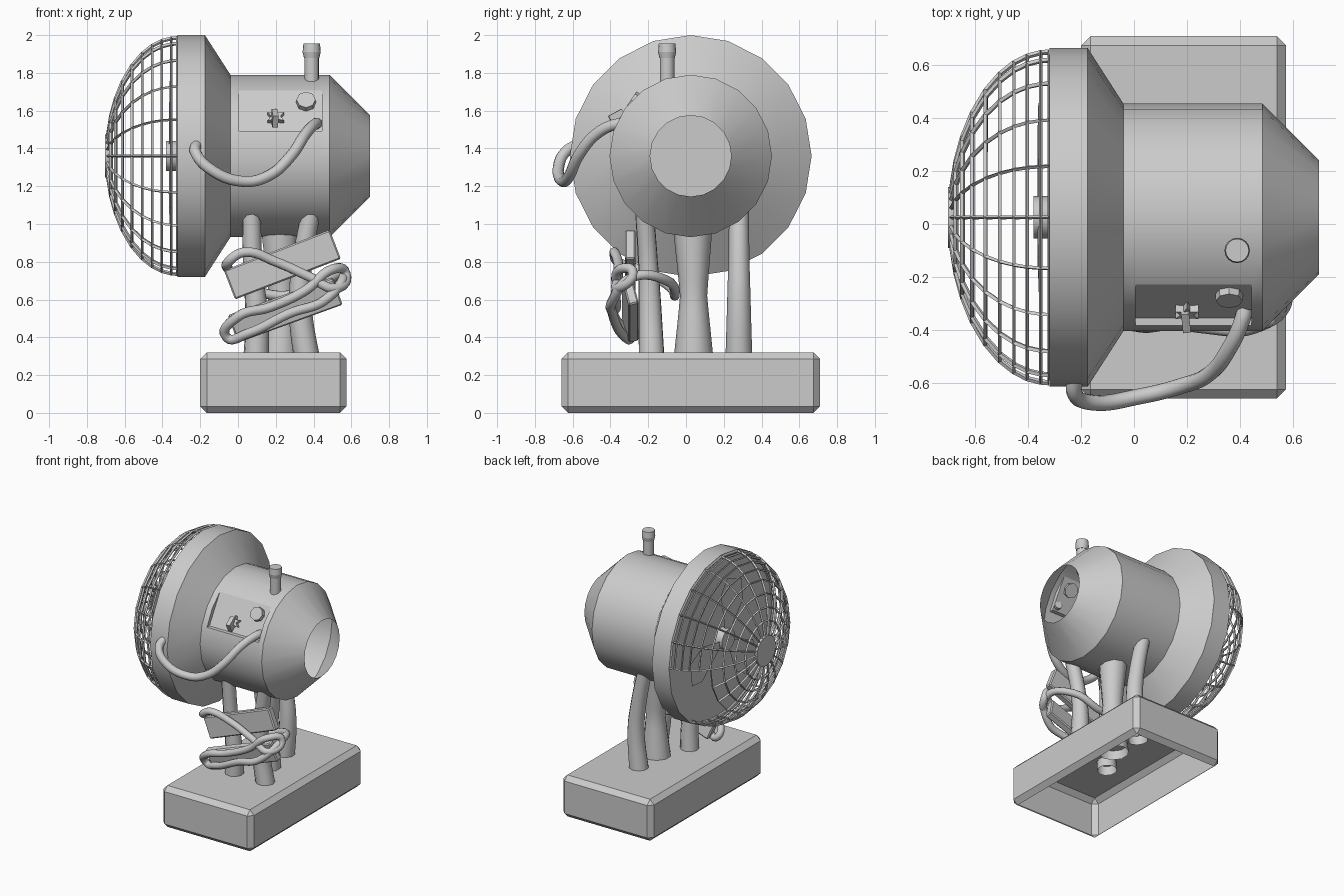
import bpy, bmesh, math
from mathutils import Vector, Matrix

if "Cube" in bpy.data.objects:
    bpy.data.objects.remove(bpy.data.objects["Cube"])

CY, CZ, N = 0.025, 1.36, 20   # body axis runs along x


def add(name, bm, smooth=True):
    bmesh.ops.recalc_face_normals(bm, faces=bm.faces)
    me = bpy.data.meshes.new(name)
    bm.to_mesh(me)
    bm.free()
    ob = bpy.data.objects.new(name, me)
    bpy.context.collection.objects.link(ob)
    if smooth:
        bpy.ops.object.select_all(action='DESELECT')
        ob.select_set(True)
        bpy.context.view_layer.objects.active = ob
        bpy.ops.object.shade_smooth_by_angle(angle=math.radians(30))
    return ob


def around(x, r, k):
    a = 2 * math.pi * k / N
    return Vector((x, CY + r * math.sin(a), CZ + r * math.cos(a)))


def lathe(profile, skip=lambda i, k: False):
    """Revolve (x, r) points round the body axis, leaving out skipped faces."""
    bm = bmesh.new()
    rings = [[bm.verts.new(around(x, r, k)) for k in range(N)] for x, r in profile]
    for i in range(len(rings) - 1):
        for k in range(N):
            if not skip(i, k):
                j = (k + 1) % N
                bm.faces.new((rings[i][k], rings[i][j], rings[i + 1][j], rings[i + 1][k]))
    return bm, rings


def box(name, size, loc, rot=(0, 0, 0), bevel=0.0):
    bm = bmesh.new()
    bmesh.ops.create_cube(bm, size=1)
    bmesh.ops.scale(bm, vec=size, verts=bm.verts)
    if bevel:
        bmesh.ops.bevel(bm, geom=bm.edges[:], offset=bevel, segments=1, affect='EDGES')
    ob = add(name, bm, False)
    ob.location, ob.rotation_euler = loc, rot
    return ob


def tube(name, pts, radii, closed=False, caps=True):
    cu = bpy.data.curves.new(name, 'CURVE')
    cu.dimensions = '3D'
    cu.bevel_depth, cu.bevel_resolution, cu.resolution_u = 1, 3, 6
    cu.use_fill_caps = caps
    sp = cu.splines.new('BEZIER')
    sp.bezier_points.add(len(pts) - 1)
    sp.use_cyclic_u = closed
    for i, (bp, p) in enumerate(zip(sp.bezier_points, pts)):
        bp.co = p
        bp.radius = radii[i] if isinstance(radii, (list, tuple)) else radii
        bp.handle_left_type = bp.handle_right_type = 'AUTO'
    ob = bpy.data.objects.new(name, cu)
    bpy.context.collection.objects.link(ob)
    return ob


def cylinder(name, r1, r2, depth, loc, axis=(0, 0, 1), sides=16):
    bm = bmesh.new()
    bmesh.ops.create_cone(bm, cap_ends=True, segments=sides, radius1=r1, radius2=r2, depth=depth)
    q = Vector((0, 0, 1)).rotation_difference(Vector(axis))
    bmesh.ops.transform(bm, matrix=Matrix.Translation(loc) @ q.to_matrix().to_4x4(), verts=bm.verts)
    return add(name, bm)


# Base: chamfered box, open underneath
base = box("base", (0.775, 1.37, 0.32), (0.1875, 0.025, 0.16), bevel=0.035)
bm = bmesh.new()
bm.from_mesh(base.data)
bmesh.ops.delete(bm, geom=[f for f in bm.faces if f.normal.z < -0.9], context='FACES')
bm.to_mesh(base.data)
bm.free()

# Body shell: open at the back end, panel window spans two facets at the front
profile = [(-0.32, 0.6), (-0.32, 0.64), (-0.175, 0.64), (-0.04, 0.43), (0.005, 0.43),
           (0.445, 0.43), (0.485, 0.43), (0.70, 0.215)]
bm, rings = lathe(profile, lambda i, k: i == 4 and k in (16, 17))
low = [bm.verts.new((x, -0.355, rings[4][16].co.z)) for x in (0.005, 0.445)]
a, b = rings[4], rings[5]
bm.faces.new((a[18], b[18], low[1], low[0]))     # recessed control panel
bm.faces.new((low[0], low[1], b[16], a[16]))     # ledge
bm.faces.new((a[16], a[17], a[18], low[0]))
bm.faces.new((b[16], b[17], b[18], low[1]))
bm.faces.new(rings[0])                           # bulkhead behind the grille
add("body_shell", bm)

# Grille: wire dome with a broken patch, plus hub
thetas = [90, 85, 77, 69, 60, 50, 39, 29, 20, 10]
dome = [(-0.32 - 0.375 * math.cos(math.radians(t)), 0.625 * math.sin(math.radians(t))) for t in thetas]
bm, _ = lathe(dome, lambda i, k: i < 5 and k in (5, 6, 7))
bmesh.ops.delete(bm, geom=[v for v in bm.verts if not v.link_faces], context='VERTS')
grille = add("grille", bm, False)
wire = grille.modifiers.new("wire", 'WIREFRAME')
wire.thickness = 0.02
wire.use_even_offset = False
cylinder("grille_hub", 0.115, 0.115, 0.02, (-0.693, CY, CZ), (1, 0, 0), N)

# Fan: thin blades and hub behind the grille
bm = bmesh.new()
for i in range(3):
    start = math.radians(-20 + i * 120)
    pts = [(0.06, -0.3), (0.3, -0.35), (0.44, -0.1), (0.46, 0.3), (0.36, 0.5), (0.06, 0.4)]
    bm.faces.new([bm.verts.new((-0.36 + 0.015 * t, CY + r * math.sin(start + t),
                                CZ + r * math.cos(start + t))) for r, t in pts])
add("fan_blades", bm, False)
cylinder("fan_hub", 0.08, 0.08, 0.06, (-0.35, CY, CZ), (1, 0, 0))

# Control panel dial and star switch
out = Vector((0, -0.84, 0.54)).normalized()
cylinder("panel_dial", 0.055, 0.05, 0.05, (0.36, -0.27, 1.645), out, 8)
bm = bmesh.new()
star = [bm.verts.new(((0.05 if i % 2 else 0.025) * math.cos(i * math.pi / 6),
                      (0.05 if i % 2 else 0.025) * math.sin(i * math.pi / 6), 0)) for i in range(12)]
face = bm.faces.new(star)
top = bmesh.ops.extrude_face_region(bm, geom=[face])['geom']
bmesh.ops.translate(bm, vec=(0, 0, 0.03), verts=[v for v in top if isinstance(v, bmesh.types.BMVert)])
q = Vector((0, 0, 1)).rotation_difference(out)
bmesh.ops.transform(bm, matrix=Matrix.Translation((0.2, -0.32, 1.555)) @ q.to_matrix().to_4x4(), verts=bm.verts)
add("panel_switch", bm, False)
box("switch_lever", (0.03, 0.08, 0.07), (0.195, -0.36, 1.56), (0.5, 0, 0.1))

# Top post with cap
cylinder("top_post", 0.038, 0.038, 0.2, (0.39, -0.1, 1.80))
cylinder("post_cap_rim", 0.041, 0.048, 0.03, (0.39, -0.1, 1.895))
cylinder("post_cap", 0.048, 0.044, 0.045, (0.39, -0.1, 1.9325))

# Legs: bent pipes through the base top
legs = {
    "front_left_leg": ([(0.095, -0.18, 0.25), (0.10, -0.19, 0.5), (0.08, -0.2, 0.75), (0.07, -0.22, 1.08)],
                       [0.07, 0.062, 0.052, 0.05]),
    "front_right_leg": ([(0.37, -0.18, 0.25), (0.33, -0.19, 0.55), (0.34, -0.2, 0.8), (0.39, -0.22, 1.08)],
                        [0.07, 0.062, 0.052, 0.05]),
    "middle_leg": ([(0.22, 0.04, 0.25), (0.23, 0.04, 0.62), (0.22, 0.035, 1.0)], [0.108, 0.072, 0.105]),
    "back_leg": ([(0.2, 0.28, 0.25), (0.23, 0.28, 0.6), (0.21, 0.28, 0.8), (0.15, 0.28, 1.1)],
                 [0.072, 0.062, 0.056, 0.052]),
}
for name, (pts, radii) in legs.items():
    tube(name, pts, radii, caps=False)

# Two slabs strapped to the legs
box("upper_slab", (0.6, 0.055, 0.165), (0.235, -0.295, 0.785), (0, math.radians(-21), 0), 0.008)
box("lower_slab", (0.59, 0.055, 0.15), (0.25, -0.295, 0.545), (math.radians(14), math.radians(-20), 0), 0.008)

# Cord wrapped round slabs and legs
cord = [(-0.05, -0.36, 0.80), (0.03, -0.38, 0.85), (0.2, -0.36, 0.80), (0.38, -0.36, 0.72), (0.52, -0.36, 0.66),
        (0.57, -0.28, 0.74), (0.5, -0.35, 0.76), (0.36, -0.37, 0.65), (0.17, -0.37, 0.56), (0.0, -0.38, 0.51),
        (-0.06, -0.30, 0.40), (0.05, -0.34, 0.42), (0.28, -0.39, 0.53), (0.45, -0.39, 0.59),
        (0.56, -0.28, 0.72), (0.47, -0.1, 0.70), (0.25, -0.06, 0.62), (0.03, -0.1, 0.68), (-0.05, -0.25, 0.76)]
tube("strap_cord", cord, 0.026, closed=True)

# Hose from the control panel to the rim
hose = [(-0.22, -0.58, 1.42), (-0.225, -0.64, 1.38), (-0.16, -0.675, 1.30), (0.03, -0.65, 1.225), (0.17, -0.615, 1.26),
        (0.28, -0.57, 1.36), (0.36, -0.47, 1.48), (0.41, -0.36, 1.53), (0.42, -0.32, 1.53)]
tube("hose", hose, 0.03)
